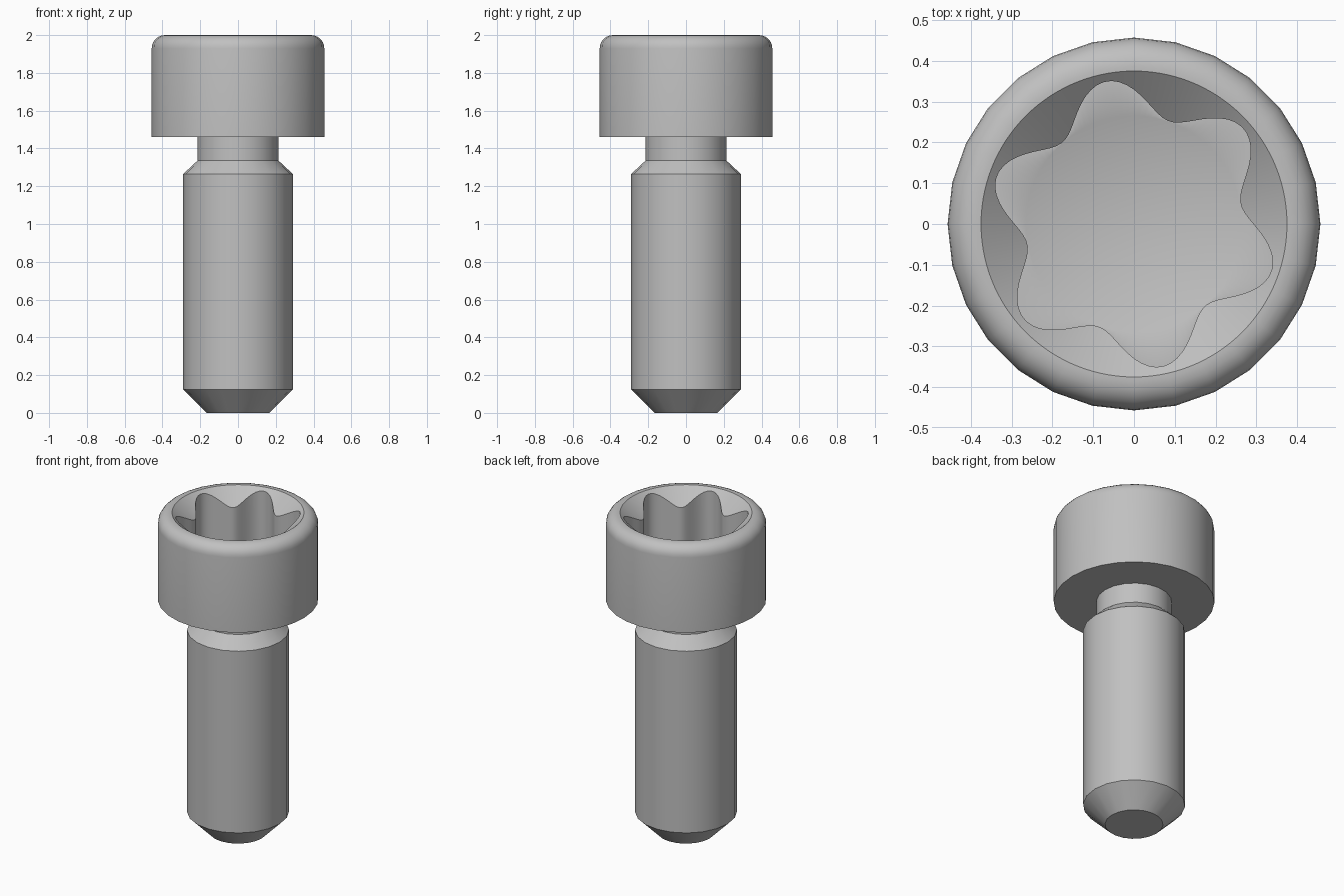
import bpy
import bmesh
from math import sin, cos, pi, radians

cube = bpy.data.objects.get("Cube")
if cube:
    bpy.data.objects.remove(cube, do_unlink=True)

steel = bpy.data.materials.new("grey steel")
steel.use_nodes = True
grey = (0.53, 0.53, 0.53, 1)
steel.diffuse_color = grey
steel.node_tree.nodes["Principled BSDF"].inputs["Base Color"].default_value = grey


def ring(bm, sides, radius, height):
    """Closed ring of verts; radius and height are functions of the angle."""
    angles = [2 * pi * i / sides for i in range(sides)]
    return [bm.verts.new((radius(a) * cos(a), radius(a) * sin(a), height(a)))
            for a in angles]


def circle(bm, sides, r, z):
    return ring(bm, sides, lambda a: r, lambda a: z)


def skin(bm, rings):
    for low, high in zip(rings, rings[1:]):
        n = len(low)
        for i in range(n):
            j = (i + 1) % n
            bm.faces.new((low[i], low[j], high[j], high[i]))


def loop_edges(bm, verts):
    return [bm.edges.get((v, verts[i - 1])) for i, v in enumerate(verts)]


def finish(bm, name):
    mesh = bpy.data.meshes.new(name)
    bm.to_mesh(mesh)
    bm.free()
    mesh.materials.append(steel)
    obj = bpy.data.objects.new(name, mesh)
    bpy.context.collection.objects.link(obj)
    bpy.ops.object.select_all(action='DESELECT')
    obj.select_set(True)
    bpy.context.view_layer.objects.active = obj
    bpy.ops.object.shade_smooth_by_angle(angle=radians(30))


# Shank: pointed end, body, shoulder and neck
bm = bmesh.new()
profile = [(0.165, 0), (0.29, 0.125), (0.29, 1.265), (0.215, 1.335), (0.215, 1.46)]
rings = [circle(bm, 20, r, z) for r, z in profile]
skin(bm, rings)
bm.faces.new(rings[0][::-1])
finish(bm, "shank")

# Head: underside, side wall and rounded top edge
bm = bmesh.new()
outer_r, bottom, top, fillet = 0.457, 1.46, 2.0, 0.07
profile = [(0.2, bottom), (outer_r, bottom)]
for k in range(7):
    a = k * pi / 12
    profile.append((outer_r - fillet + fillet * cos(a), top - fillet + fillet * sin(a)))
outside = [circle(bm, 28, r, z) for r, z in profile]
skin(bm, outside)

# Six-lobed socket: chamfer, wall, flat floor and drilled cone
rim_r, floor_z, drill_r, sides = 0.375, 1.64, 0.265, 120


def lobe(a):
    return 0.311 + 0.045 * cos(6 * (a - radians(101)))


def chamfer(a):
    return top - 0.85 * (rim_r - lobe(a))


socket = [
    circle(bm, sides, rim_r, top),
    ring(bm, sides, lobe, chamfer),
    ring(bm, sides, lobe, lambda a: floor_z),
    circle(bm, sides, drill_r, floor_z),
]
skin(bm, socket)
apex = bm.verts.new((0, 0, floor_z - 0.15))
for i, v in enumerate(socket[-1]):
    bm.faces.new((socket[-1][i - 1], v, apex))

# Flat annulus joining the rounded edge to the socket rim
bmesh.ops.bridge_loops(bm, edges=loop_edges(bm, outside[-1]) + loop_edges(bm, socket[0]))
bmesh.ops.recalc_face_normals(bm, faces=bm.faces)
finish(bm, "head")
